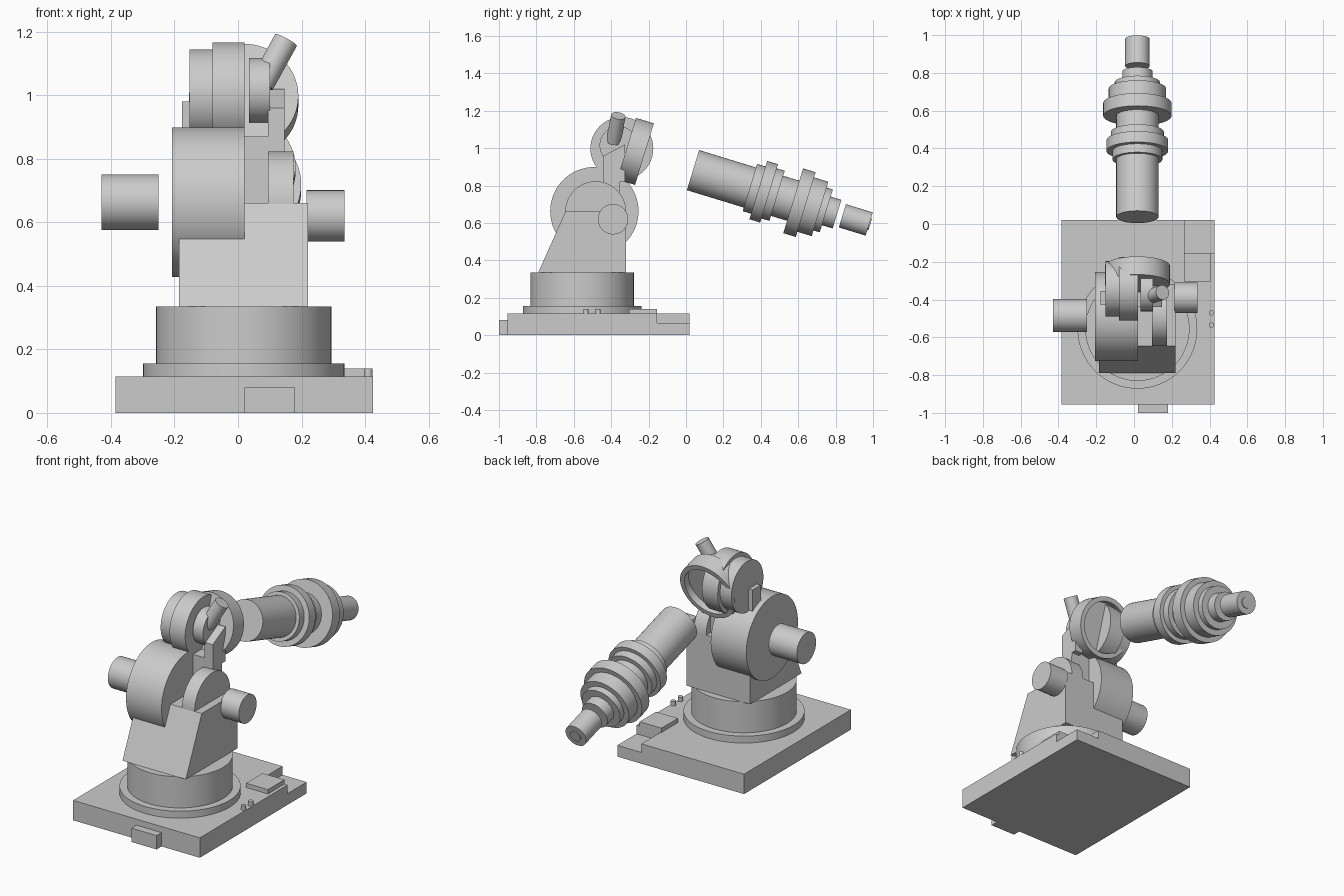
import bpy, bmesh, math
from mathutils import Vector

old = bpy.data.objects.get("Cube")
if old:
    bpy.data.objects.remove(old, do_unlink=True)

grey = bpy.data.materials.new("light_grey")
grey.use_nodes = True
grey.diffuse_color = (0.6, 0.6, 0.6, 1)
grey.node_tree.nodes["Principled BSDF"].inputs["Base Color"].default_value = (0.6, 0.6, 0.6, 1)

X, Z = Vector((1, 0, 0)), Vector((0, 0, 1))
TILT = math.radians(17)
ARM = Vector((0, math.cos(TILT), -math.sin(TILT)))
CX = 0.018


def finish(name, bm, smooth=False):
    bmesh.ops.recalc_face_normals(bm, faces=bm.faces)
    mesh = bpy.data.meshes.new(name)
    bm.to_mesh(mesh)
    bm.free()
    mesh.materials.append(grey)
    obj = bpy.data.objects.new(name, mesh)
    bpy.context.collection.objects.link(obj)
    if smooth:
        bpy.ops.object.select_all(action='DESELECT')
        obj.select_set(True)
        bpy.context.view_layer.objects.active = obj
        bpy.ops.object.shade_smooth_by_angle(angle=math.radians(30))
    return obj


def prism(name, outline, x0, x1):
    """Extrude a (y, z) outline along x."""
    bm = bmesh.new()
    face = bm.faces.new([bm.verts.new((x0, y, z)) for y, z in outline])
    new = bmesh.ops.extrude_face_region(bm, geom=[face])["geom"]
    bmesh.ops.translate(bm, vec=(x1 - x0, 0, 0),
                        verts=[v for v in new if isinstance(v, bmesh.types.BMVert)])
    return finish(name, bm, len(outline) > 10)


def box(name, x0, x1, y0, y1, z0, z1):
    return prism(name, [(y0, z0), (y1, z0), (y1, z1), (y0, z1)], x0, x1)


def lathe(name, start, axis, profile, n=64):
    """Revolve (distance, radius) points about an axis; radius 0 closes an end."""
    bm = bmesh.new()
    rot = axis.to_track_quat('Z', 'Y')
    rings = []
    for s, r in profile:
        if r == 0:
            rings.append([bm.verts.new(Vector(start) + axis * s)] * n)
        else:
            rings.append([bm.verts.new(Vector(start) + rot @ Vector(
                (r * math.cos(math.tau * i / n), r * math.sin(math.tau * i / n), s)))
                for i in range(n)])
    for a, b in zip(rings, rings[1:]):
        for i in range(n):
            j = (i + 1) % n
            bm.faces.new(list(dict.fromkeys((a[i], a[j], b[j], b[i]))))
    return finish(name, bm, True)


def cylinder(name, start, axis, length, r, n=64):
    return lathe(name, start, axis, [(0, 0), (0, r), (length, r), (length, 0)], n)


# Base plate with a lowered corner, connector, raised cover and pins
box("base_plate", -0.385, 0.27, -0.955, 0.02, 0, 0.115)
box("base_plate_side", 0.27, 0.425, -0.955, -0.155, 0, 0.115)
box("base_plate_step", 0.27, 0.425, -0.155, 0.02, 0, 0.065)
box("front_connector", 0.02, 0.18, -1.0, -0.955, 0, 0.08)
box("cover_plate", 0.265, 0.405, -0.305, -0.155, 0.1, 0.14)
for i, y in enumerate((-0.535, -0.47)):
    cylinder(f"pin_{i + 1}", (0.41, y, 0.1), Z, 0.04, 0.014, 24)

# Turntable
lathe("turntable", (CX, -0.555, 0.115), Z,
      [(0, 0), (0, 0.317), (0.04, 0.317), (0.04, 0.276), (0.22, 0.276), (0.22, 0)])

# Shoulder block and rounded ear
prism("shoulder_block", [(-0.79, 0.335), (-0.32, 0.335), (-0.32, 0.66), (-0.645, 0.66)],
      -0.185, 0.22)
ear = [(-0.483 + 0.163 * math.cos(math.pi * i / 24), 0.66 + 0.163 * math.sin(math.pi * i / 24))
       for i in range(25)]
prism("shoulder_ear", ear + [(-0.646, 0.6), (-0.32, 0.6)], 0.095, 0.175)

# Shoulder drum and motors
cylinder("shoulder_drum", (-0.207, -0.49, 0.663), X, 0.227, 0.236)
cylinder("left_motor", (-0.43, -0.485, 0.663), X, 0.18, 0.088)
cylinder("right_motor", (0.215, -0.39, 0.62), X, 0.12, 0.081)

# Upper link
box("link_lower", 0.02, 0.145, -0.44, -0.36, 0.6, 0.87)
prism("link_upper", [(-0.44, 0.65), (-0.36, 0.65), (-0.355, 0.82), (-0.325, 0.82),
                     (-0.325, 1.02), (-0.44, 0.96)], 0.095, 0.147)
box("link_tab", -0.177, -0.1, -0.43, -0.355, 0.85, 0.98)

# Elbow drum, hub, knob and tilted cup
lathe("elbow_drum", (-0.152, -0.343, 0.998), X,
      [(0, 0), (0, 0.146), (0.072, 0.146), (0.072, 0.168), (0.172, 0.168), (0.172, 0)])
cylinder("elbow_hub", (0.035, -0.36, 1.015), X, 0.065, 0.102)
foot, top = Vector((0.075, -0.388, 1.035)), Vector((0.151, -0.362, 1.173))
cylinder("elbow_knob", foot, (top - foot).normalized(), (top - foot).length, 0.039, 32)
lathe("elbow_cup", Vector((CX, -0.222, 0.968)) - ARM * 0.1, ARM,
      [(0, 0), (0, 0.172), (0.1, 0.172), (0.1, 0.145), (0.06, 0.145), (0.06, 0)])

# Forearm with stepped flanges
steps = [(0, 0.318, 0.112), (0.318, 0.365, 0.132), (0.365, 0.425, 0.163),
         (0.425, 0.47, 0.14), (0.47, 0.56, 0.112), (0.56, 0.63, 0.181),
         (0.63, 0.71, 0.152), (0.71, 0.745, 0.12), (0.745, 0.805, 0.08)]
profile = [(0, 0)]
for s0, s1, r in steps:
    profile += [(s0, r), (s1, r)]
arm_start = Vector((CX, 0.0375, 0.8825))
lathe("forearm", arm_start, ARM, profile + [(0.805, 0)])

# Separate tool tip with a small centre boss
lathe("tool_tip", arm_start + ARM * 0.835, ARM,
      [(0, 0), (0, 0.065), (0.15, 0.065), (0.15, 0.032), (0.156, 0.032), (0.156, 0)])
